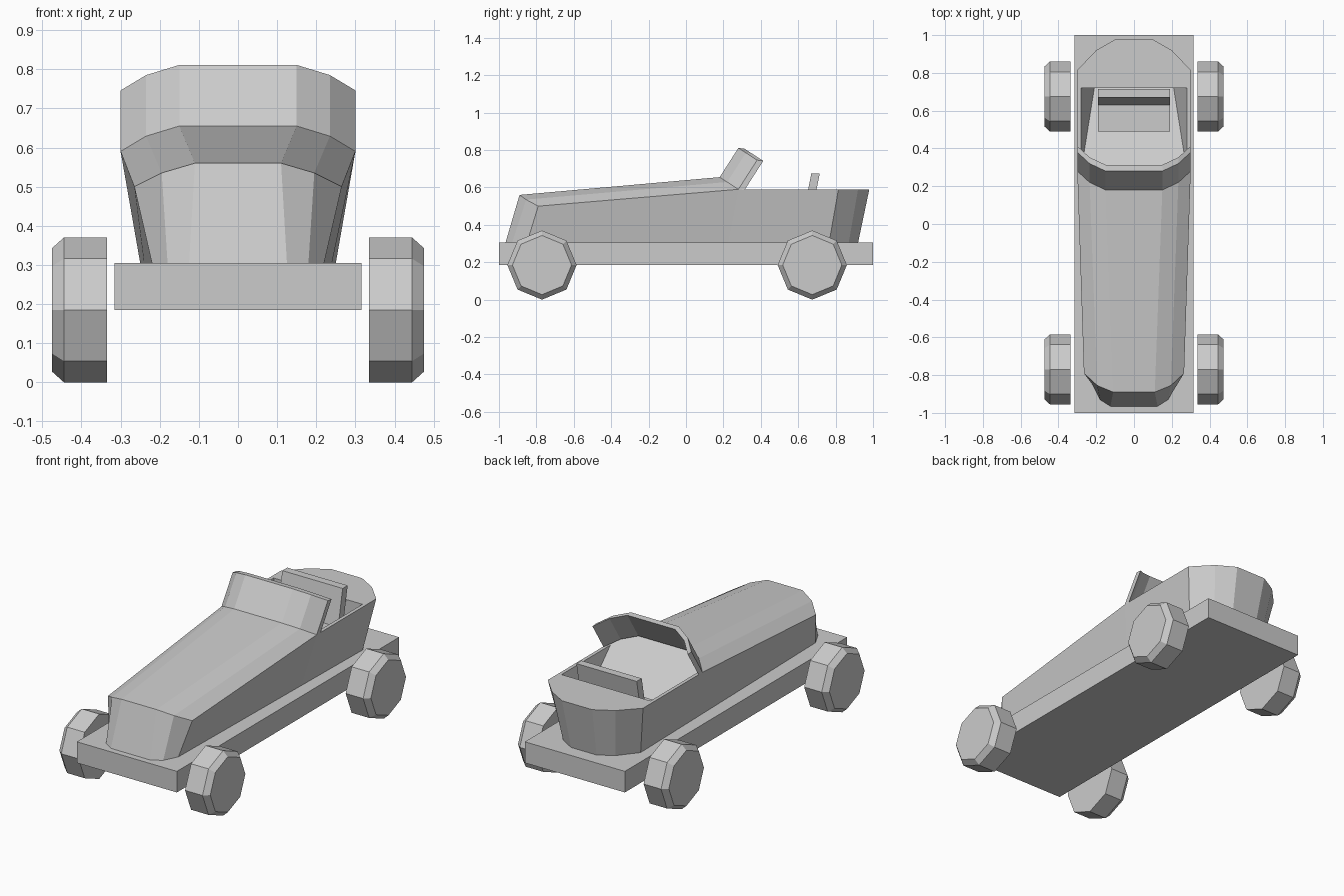
import bpy, bmesh
from math import sin, cos, tau

cube = bpy.data.objects.get("Cube")
if cube:
    bpy.data.objects.remove(cube)

grey = bpy.data.materials.new("plain grey")
grey.use_nodes = True
grey.diffuse_color = (0.6, 0.6, 0.6, 1)
grey.node_tree.nodes["Principled BSDF"].inputs["Base Color"].default_value = (0.6, 0.6, 0.6, 1)


def build(name, loops):
    """Make a flat-shaded object from polygons, welding shared corners."""
    bm = bmesh.new()
    for loop in loops:
        bm.faces.new([bm.verts.new(p) for p in loop])
    bmesh.ops.remove_doubles(bm, verts=bm.verts, dist=0.0005)
    bmesh.ops.recalc_face_normals(bm, faces=bm.faces)
    mesh = bpy.data.meshes.new(name)
    bm.to_mesh(mesh)
    bm.free()
    mesh.materials.append(grey)
    obj = bpy.data.objects.new(name, mesh)
    bpy.context.collection.objects.link(obj)
    return obj


def skin(a, b, closed=True):
    """Quads joining two equal rows of points."""
    n = len(a)
    return [[a[i], a[(i + 1) % n], b[(i + 1) % n], b[i]] for i in range(n if closed else n - 1)]


def solid(name, rings):
    """Capped loft through a list of rings."""
    loops = [rings[0], rings[-1]]
    for a, b in zip(rings, rings[1:]):
        loops += skin(a, b)
    return build(name, loops)


def flip(points):
    """Mirror across the centre line, reversing the order."""
    return [(-x, y, z) for x, y, z in reversed(points)]


def shift(points, dy, dz):
    return [(x, y + dy, z + dz) for x, y, z in points]


def prism(name, half_width, profile):
    """Extrude a side profile across the model."""
    solid(name, [[(x, y, z) for y, z in profile] for x in (-half_width, half_width)])


# Chassis slab
prism("chassis", 0.315, [(-1, 0.185), (1, 0.185), (1, 0.305), (-1, 0.305)])

# Body outlines, left half from nose to tail
floor_z, rim_z = 0.305, 0.59
nose = [(0.11, -0.89, 0.56), (0.195, -0.855, 0.535), (0.265, -0.79, 0.5)]
cowl = [(0.15, 0.18, 0.655), (0.235, 0.22, 0.629), (0.3, 0.28, rim_z)]
tail = [(0.3, 0.815, rim_z), (0.2, 0.92, rim_z), (0.095, 0.98, rim_z)]
base = [(x, y, floor_z) for x, y in
        [(0.125, -0.965), (0.18, -0.93), (0.22, -0.85), (0.24, 0.225),
         (0.25, 0.765), (0.165, 0.87), (0.08, 0.92)]]
upper = nose + cowl[2:] + tail

# Cockpit corners
front_rim, back_rim, back_floor = (0.28, 0.28, rim_z), (0.28, 0.72, rim_z), (0.21, 0.72, 0.305)

loops = skin(base + flip(base), upper + flip(upper))
loops.append(base + flip(base))
loops += skin(flip(nose) + nose, flip(cowl) + cowl, closed=False)
ramp = cowl + [front_rim, back_floor]
loops.append(ramp + flip(ramp))
deck = [back_rim] + tail
loops.append(deck + flip(deck))
loops.append([back_rim, back_floor] + flip([back_rim, back_floor]))
for side in ([cowl[2], tail[0], back_rim, front_rim], [front_rim, back_rim, back_floor]):
    loops += [side, flip(side)]
build("body", loops)

# Wraparound windscreen, leaning back
arc = flip(cowl) + cowl
arc_back = shift(arc, 0.033, -0.004)
top, top_back = shift(arc, 0.1, 0.156), shift(arc_back, 0.1, 0.156)
rows = [arc, top, top_back, arc_back]
loops = []
for a, b in zip(rows, rows[1:] + rows[:1]):
    loops += skin(a, b, closed=False)
loops += [[r[0] for r in rows], [r[-1] for r in rows]]
build("windscreen", loops)

# Seat
prism("seat_cushion", 0.19, [(0.49, 0.32), (0.7, 0.32), (0.7, 0.47), (0.49, 0.47)])
prism("seat_back", 0.19, [(0.6, 0.32), (0.645, 0.32), (0.715, 0.675), (0.67, 0.675)])


# Eight-sided wheels with a chamfered outer rim
def wheel(name, side, y):
    rings = []
    for x, r in ((0.335, 0.185), (0.445, 0.185), (0.475, 0.158)):
        rings.append([(side * x, y + r * sin(tau * i / 8), 0.185 + r * cos(tau * i / 8))
                      for i in range(8)])
    solid(name, rings)


for end, y in (("front", -0.77), ("rear", 0.675)):
    for label, side in (("left", 1), ("right", -1)):
        wheel(f"{end}_{label}_wheel", side, y)
